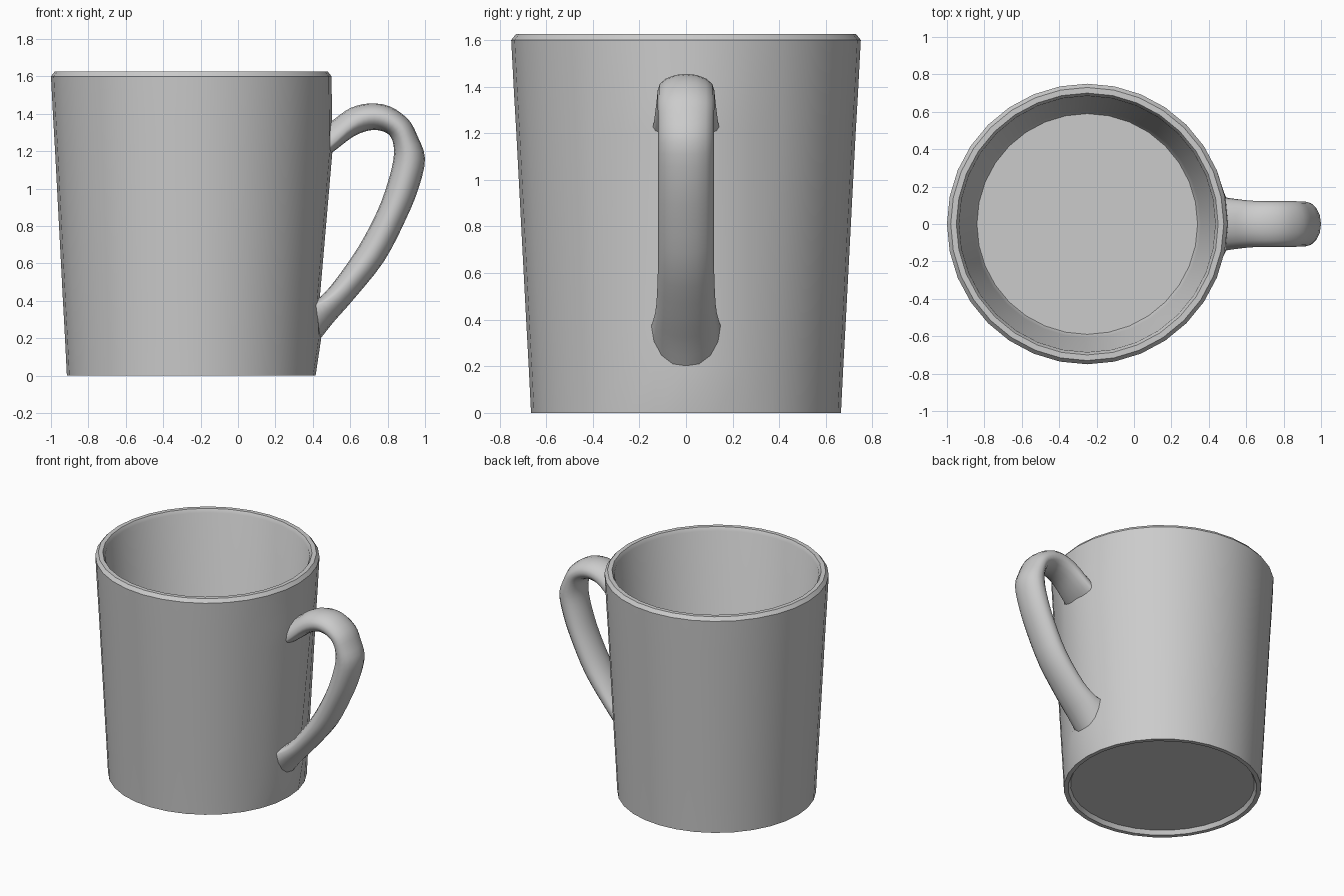
import bpy, bmesh
from math import sin, cos, pi
from mathutils import Vector

if "Cube" in bpy.data.objects:
    bpy.data.objects.remove(bpy.data.objects["Cube"])

CX, SIDES = -0.25, 32


def finish(bm, name, angle):
    bmesh.ops.recalc_face_normals(bm, faces=bm.faces)
    mesh = bpy.data.meshes.new(name)
    bm.to_mesh(mesh)
    bm.free()
    obj = bpy.data.objects.new(name, mesh)
    bpy.context.collection.objects.link(obj)
    bpy.ops.object.select_all(action='DESELECT')
    obj.select_set(True)
    bpy.context.view_layer.objects.active = obj
    bpy.ops.object.shade_smooth_by_angle(angle=angle)
    return obj


def skin(rings, name, angle):
    # Join successive rings of points and cap both ends
    bm = bmesh.new()
    loops = [[bm.verts.new(p) for p in ring] for ring in rings]
    n = len(loops[0])
    for a, b in zip(loops, loops[1:]):
        for i in range(n):
            j = (i + 1) % n
            bm.faces.new((a[i], a[j], b[j], b[i]))
    bm.faces.new(loops[0])
    bm.faces.new(loops[-1])
    return finish(bm, name, angle)


# Cup: (radius, height, push towards the handle), from recessed base to inner floor
profile = [(0.62, 0.03, 0), (0.635, 0.0, 0), (0.665, 0.0, 0),
           (0.675, 0.2, 0.02), (0.686, 0.4, 0.0), (0.728, 1.2, 0.027),
           (0.738, 1.37, 0.015), (0.75, 1.6, 0), (0.73, 1.625, 0),
           (0.70, 1.625, 0), (0.685, 1.6, 0), (0.607, 0.11, 0), (0.59, 0.08, 0)]
cup_rings = []
for r, z, push in profile:
    ring = []
    for i in range(SIDES):
        a = 2 * pi * i / SIDES
        rr = r + (push if i in (0, 1, SIDES - 1) else 0)
        ring.append((CX + rr * cos(a), rr * sin(a), z))
    cup_rings.append(ring)
skin(cup_rings, "cup", pi / 6)

# Handle sections: outer x, z, inner x, z, half width, position of widest line
sections = [Vector(s) for s in (
    (0.46, 1.33, 0.48, 1.175, 0.145, 0.25),
    (0.52, 1.375, 0.52, 1.205, 0.137, 0.28),
    (0.60, 1.43, 0.62, 1.28, 0.126, 0.4),
    (0.70, 1.455, 0.70, 1.31, 0.122, 0.5),
    (0.81, 1.44, 0.76, 1.31, 0.122, 0.5),
    (0.91, 1.37, 0.81, 1.285, 0.122, 0.5),
    (0.96, 1.28, 0.832, 1.23, 0.12, 0.5),
    (1.00, 1.16, 0.83, 1.15, 0.12, 0.5),
    (0.965, 1.00, 0.80, 1.03, 0.12, 0.5),
    (0.895, 0.83, 0.745, 0.88, 0.12, 0.5),
    (0.78, 0.61, 0.645, 0.69, 0.12, 0.5),
    (0.62, 0.41, 0.52, 0.51, 0.127, 0.42),
    (0.51, 0.285, 0.45, 0.43, 0.142, 0.25),
    (0.42, 0.17, 0.41, 0.40, 0.15, 0.1))]


def blend(p, q, r, s, t):
    return 0.5 * (2 * q + (r - p) * t + (2 * p - 5 * q + 4 * r - s) * t * t
                  + (3 * q - p - 3 * r + s) * t ** 3)


padded = [sections[0]] + sections + [sections[-1]]
path = [blend(*padded[k:k + 4], t / 3)
        for k in range(len(sections) - 1) for t in range(3)] + [sections[-1]]
handle_rings = []
for ox, oz, ix, iz, w, b in path:
    ring = []
    for i in range(16):
        a = 2 * pi * i / 16
        s = sin(a)
        f = b + s * ((1 - b) if s > 0 else b)
        ring.append((ix + f * (ox - ix), w * cos(a), iz + f * (oz - iz)))
    handle_rings.append(ring)
skin(handle_rings, "handle", pi / 3)
